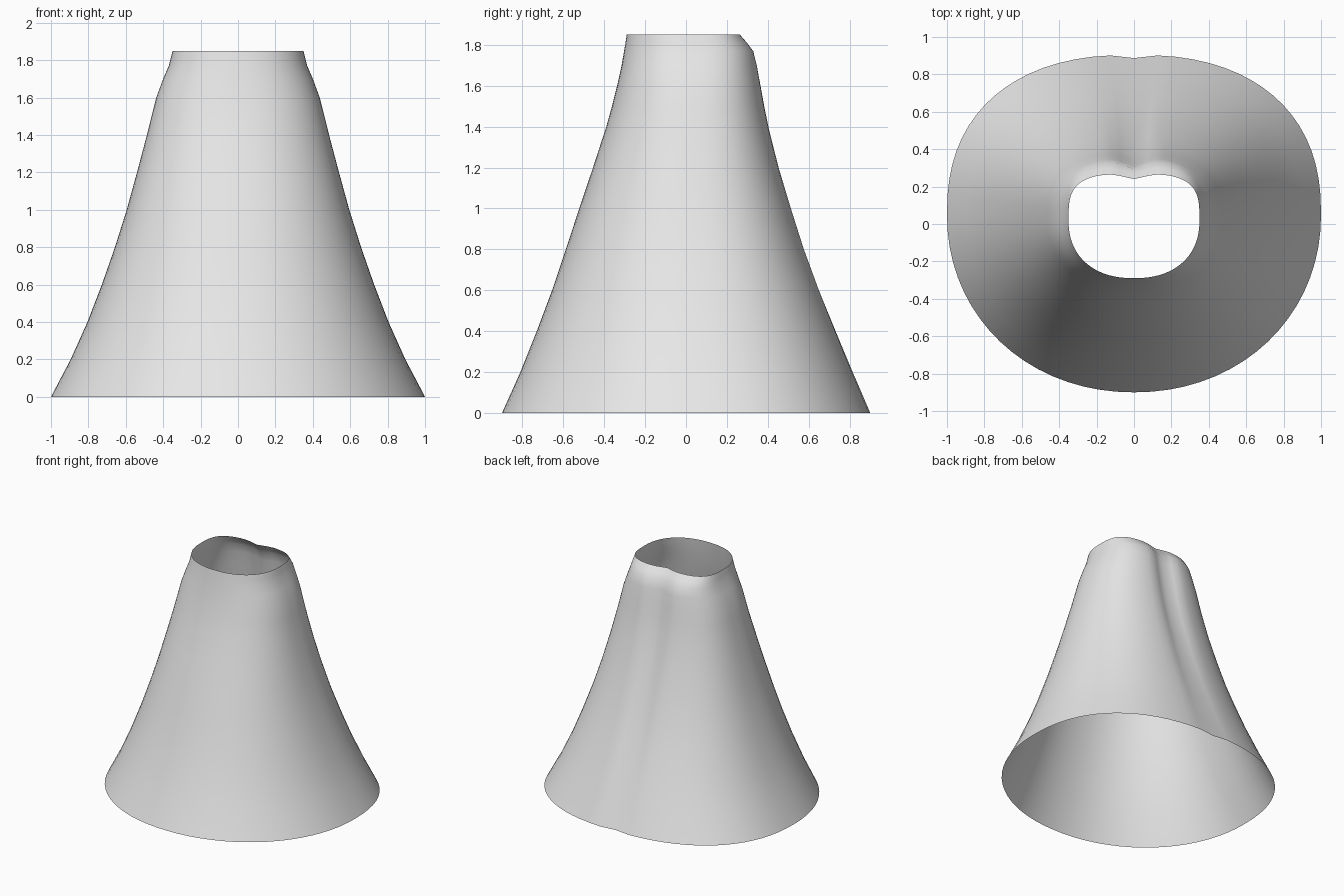
import bpy, bmesh, math

SEGMENTS = 72

# Each ring: height, half width, front y, back y, centre y, back squareness, depth of back fold
RINGS = [
    (0.00, 1.000, -0.900, 0.905, 0.050, 2.35, 0.018),
    (0.20, 0.895, -0.810, 0.820, 0.045, 2.35, 0.022),
    (0.40, 0.805, -0.730, 0.738, 0.040, 2.35, 0.026),
    (0.60, 0.728, -0.655, 0.658, 0.036, 2.38, 0.030),
    (0.80, 0.658, -0.588, 0.584, 0.032, 2.40, 0.034),
    (1.00, 0.595, -0.522, 0.520, 0.028, 2.45, 0.038),
    (1.20, 0.540, -0.455, 0.460, 0.025, 2.50, 0.042),
    (1.40, 0.487, -0.390, 0.410, 0.022, 2.60, 0.045),
    (1.50, 0.462, -0.362, 0.390, 0.020, 2.65, 0.045),
    (1.60, 0.437, -0.337, 0.372, 0.020, 2.70, 0.045),
    (1.70, 0.400, -0.315, 0.354, 0.020, 2.80, 0.045),
    (1.77, 0.370, -0.303, 0.336, 0.020, 3.00, 0.042),
    (1.81, 0.360, -0.296, 0.304, 0.020, 3.20, 0.036),
    (1.85, 0.350, -0.290, 0.268, 0.020, 3.40, 0.028),
]


def ring_point(angle, ring):
    """Rounded-oval outline, squarer at the back, with a soft fold at centre back."""
    z, width, front, back, mid, square, fold = ring
    c, s = math.cos(angle), math.sin(angle)
    behind = s > 0
    power = 2 / (square if behind else 2.07 + 0.1 * z)
    x = width * math.copysign(abs(c) ** power, c)
    depth = back - mid if behind else mid - front
    y = mid + depth * math.copysign(abs(s) ** power, s)
    if behind:
        y -= fold * math.exp(-(x / 0.075) ** 2)
    return x, y, z


# Skirt: one open flared shell lofted through the rings
bm = bmesh.new()
rows = [[bm.verts.new(ring_point(2 * math.pi * i / SEGMENTS, ring))
         for i in range(SEGMENTS)] for ring in RINGS]
for low, high in zip(rows, rows[1:]):
    for i in range(SEGMENTS):
        j = (i + 1) % SEGMENTS
        bm.faces.new((low[i], low[j], high[j], high[i])).smooth = True
mesh = bpy.data.meshes.new("skirt")
bm.to_mesh(mesh)
bm.free()

cloth = bpy.data.materials.new("light_grey_cloth")
cloth.diffuse_color = (0.8, 0.8, 0.8, 1)
mesh.materials.append(cloth)

skirt = bpy.data.objects.new("skirt", mesh)
bpy.context.collection.objects.link(skirt)
